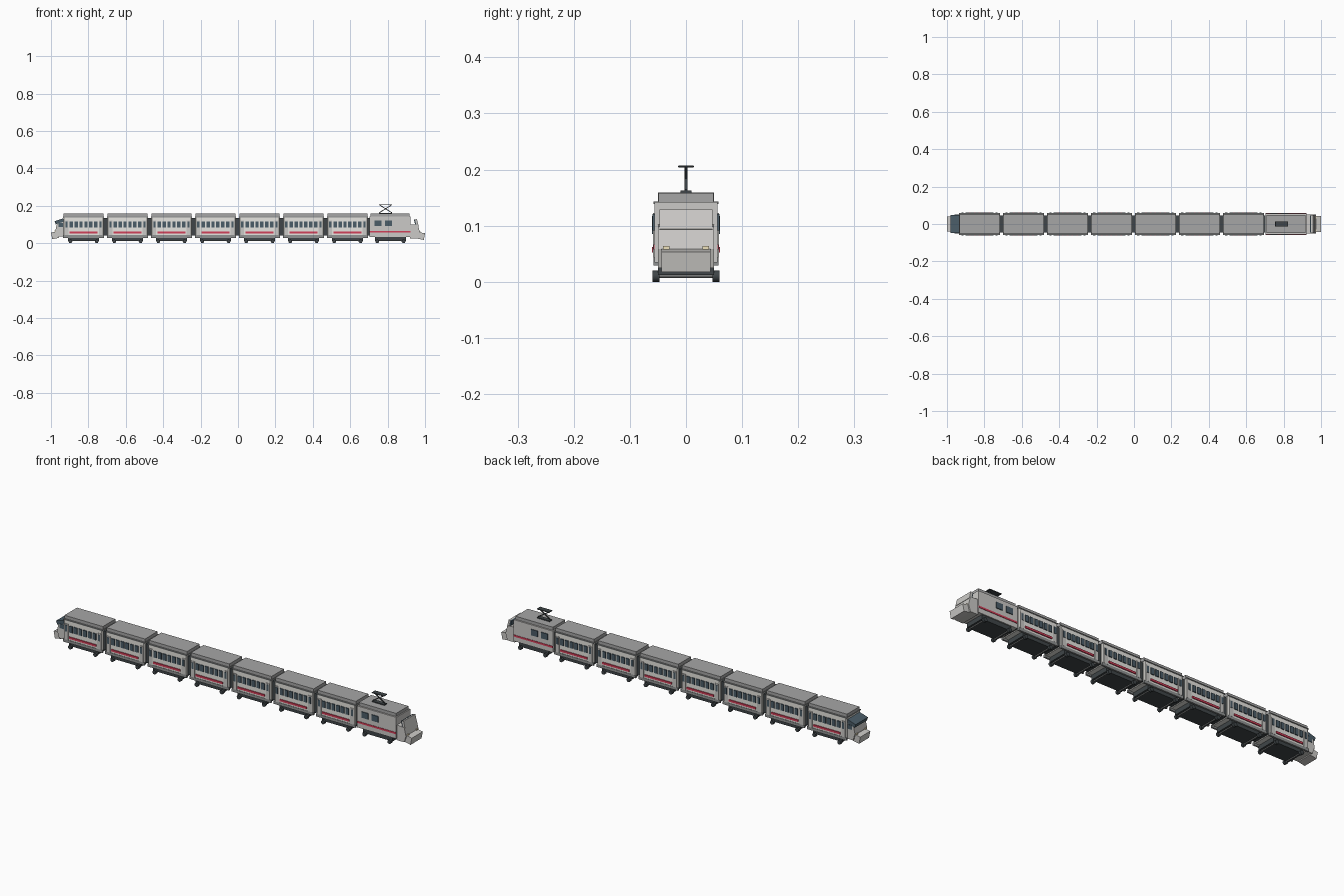
import bpy
from math import radians, pi, hypot, atan2

if "Cube" in bpy.data.objects:
    bpy.data.objects.remove(bpy.data.objects["Cube"])


def mat(name, r, g, b):
    m = bpy.data.materials.new(name)
    m.diffuse_color = (r, g, b, 1)
    m.use_nodes = True
    m.node_tree.nodes["Principled BSDF"].inputs["Base Color"].default_value = m.diffuse_color
    return m


WHITE = mat("white_paint", 0.80, 0.79, 0.75)
SHELL = mat("shell_grey", 0.60, 0.59, 0.57)
ROOF = mat("roof_grey", 0.38, 0.38, 0.38)
SKIRT = mat("skirt_grey", 0.28, 0.29, 0.29)
DARK = mat("dark_metal", 0.05, 0.06, 0.065)
GLASS = mat("glass", 0.07, 0.11, 0.14)
RED = mat("red_stripe", 0.65, 0.05, 0.10)
LAMP = mat("lamp", 0.85, 0.75, 0.50)


def box(name, loc, size, m, ry=0.0, bevel=0.0):
    bpy.ops.mesh.primitive_cube_add(size=1, location=loc, rotation=(0, ry, 0))
    o = bpy.context.object
    o.name = name
    o.scale = size
    bpy.ops.object.transform_apply(location=False, rotation=False, scale=True)
    o.data.materials.append(m)
    if bevel:
        b = o.modifiers.new("bevel", 'BEVEL')
        b.width = bevel
        b.segments = 1
    return o


def bar(name, a, b, width, m):
    # thin bar between two (x, z) points at y = 0
    dx, dz = b[0] - a[0], b[1] - a[1]
    box(name, ((a[0] + b[0]) / 2, 0, (a[1] + b[1]) / 2),
        (hypot(dx, dz), width, 0.004), m, -atan2(dz, dx))


def prism(name, profile, half, m):
    # side profile (x, z) extruded across the width
    n = len(profile)
    verts = [(x, s * half, z) for s in (-1, 1) for x, z in profile]
    faces = [tuple(range(n)), tuple(range(2 * n - 1, n - 1, -1))]
    faces += [(i, i + n, (i + 1) % n + n, (i + 1) % n) for i in range(n)]
    me = bpy.data.meshes.new(name)
    me.from_pydata(verts, [], faces)
    me.materials.append(m)
    o = bpy.data.objects.new(name, me)
    bpy.context.collection.objects.link(o)


def running_gear(cx):
    # floor plate, axles and wheels
    box("underframe", (cx, 0, 0.0235), (0.165, 0.10, 0.023), DARK)
    for dx in (-0.07, 0.07):
        bpy.ops.mesh.primitive_cylinder_add(vertices=8, radius=0.003, depth=0.11,
                                            location=(cx + dx, 0, 0.010), rotation=(pi / 2, 0, 0))
        bpy.context.object.name = "axle"
        bpy.context.object.data.materials.append(SKIRT)
        for y in (-0.0535, 0.0535):
            bpy.ops.mesh.primitive_cylinder_add(vertices=16, radius=0.010, depth=0.013,
                                                location=(cx + dx, y, 0.010), rotation=(pi / 2, 0, 0))
            o = bpy.context.object
            o.name = "wheel"
            o.data.materials.append(DARK)
            bpy.ops.object.shade_smooth_by_angle()


PITCH = 0.2352
FIRST = -0.826

# passenger cars
for i in range(7):
    cx = FIRST + i * PITCH
    box("car_body", (cx, 0, 0.090), (0.216, 0.112, 0.105), WHITE, bevel=0.004)
    box("car_roof", (cx, 0, 0.150), (0.214, 0.100, 0.018), ROOF)
    box("car_roof_edge", (cx, 0, 0.141), (0.218, 0.116, 0.004), SKIRT)
    running_gear(cx)
    box("gangway", (cx + PITCH / 2, 0, 0.088), (0.024, 0.090, 0.095), DARK)
    for s in (-1, 1):
        box("side_skirt", (cx, s * 0.0535, 0.036), (0.220, 0.009, 0.014), SKIRT)
        box("side_stripe", (cx, s * 0.0575, 0.057), (0.150, 0.006, 0.010), RED)
        for k in range(6):
            box("car_window", (cx + (k - 2.5) * 0.0262, s * 0.0575, 0.101),
                (0.018, 0.006, 0.032), GLASS)
        for d in (-1, 1):
            box("door", (cx + d * 0.092, s * 0.0565, 0.083), (0.021, 0.004, 0.080), SHELL)
            box("door_window", (cx + d * 0.092, s * 0.058, 0.101), (0.011, 0.005, 0.032), GLASS)

# power car
LX = 0.8125
box("power_car_body", (LX, 0, 0.088), (0.219, 0.112, 0.108), SHELL)
box("power_car_roof", (LX, 0, 0.150), (0.208, 0.098, 0.016), ROOF)
running_gear(0.815)
for s in (-1, 1):
    box("power_car_stripe", (LX, s * 0.0565, 0.062), (0.217, 0.003, 0.009), RED)
    for x in (0.749, 0.805):
        box("power_car_window", (x, s * 0.057, 0.106), (0.036, 0.006, 0.030), GLASS)

# power car nose
prism("power_car_nose", [(0.920, 0.025), (0.962, 0.025), (0.972, 0.058),
                         (0.962, 0.098), (0.920, 0.102)], 0.050, SHELL)
box("power_car_windscreen", (0.956, 0, 0.110), (0.010, 0.094, 0.036), SHELL, radians(-14))
box("windscreen_back", (0.948, 0, 0.110), (0.006, 0.090, 0.034), GLASS, radians(-14))
box("power_car_bumper", (0.979, 0, 0.039), (0.036, 0.088, 0.036), SHELL, radians(11))
for s in (-1, 1):
    box("headlight", (0.971, s * 0.035, 0.061), (0.010, 0.012, 0.006), LAMP)

# rear driving cab
prism("rear_cab_nose", [(-0.930, 0.035), (-0.965, 0.035), (-0.976, 0.070),
                        (-0.968, 0.106), (-0.930, 0.120)], 0.048, SHELL)
box("rear_windscreen", (-0.955, 0, 0.117), (0.048, 0.098, 0.018), GLASS, radians(-18))
box("rear_bumper", (-0.979, 0, 0.043), (0.036, 0.080, 0.036), SHELL, radians(-11))
for s in (-1, 1):
    box("rear_light", (-0.976, s * 0.035, 0.066), (0.010, 0.012, 0.006), LAMP)
    box("rear_side_window", (-0.948, s * 0.0485, 0.098), (0.024, 0.003, 0.022), GLASS)

# pantograph
box("pantograph_base", (0.789, 0, 0.160), (0.070, 0.020, 0.005), DARK)
bar("pantograph_arm", (0.755, 0.163), (0.820, 0.204), 0.005, DARK)
bar("pantograph_arm", (0.823, 0.163), (0.758, 0.204), 0.005, DARK)
box("pantograph_head", (0.789, 0, 0.2055), (0.070, 0.028, 0.004), DARK, bevel=0.0015)
